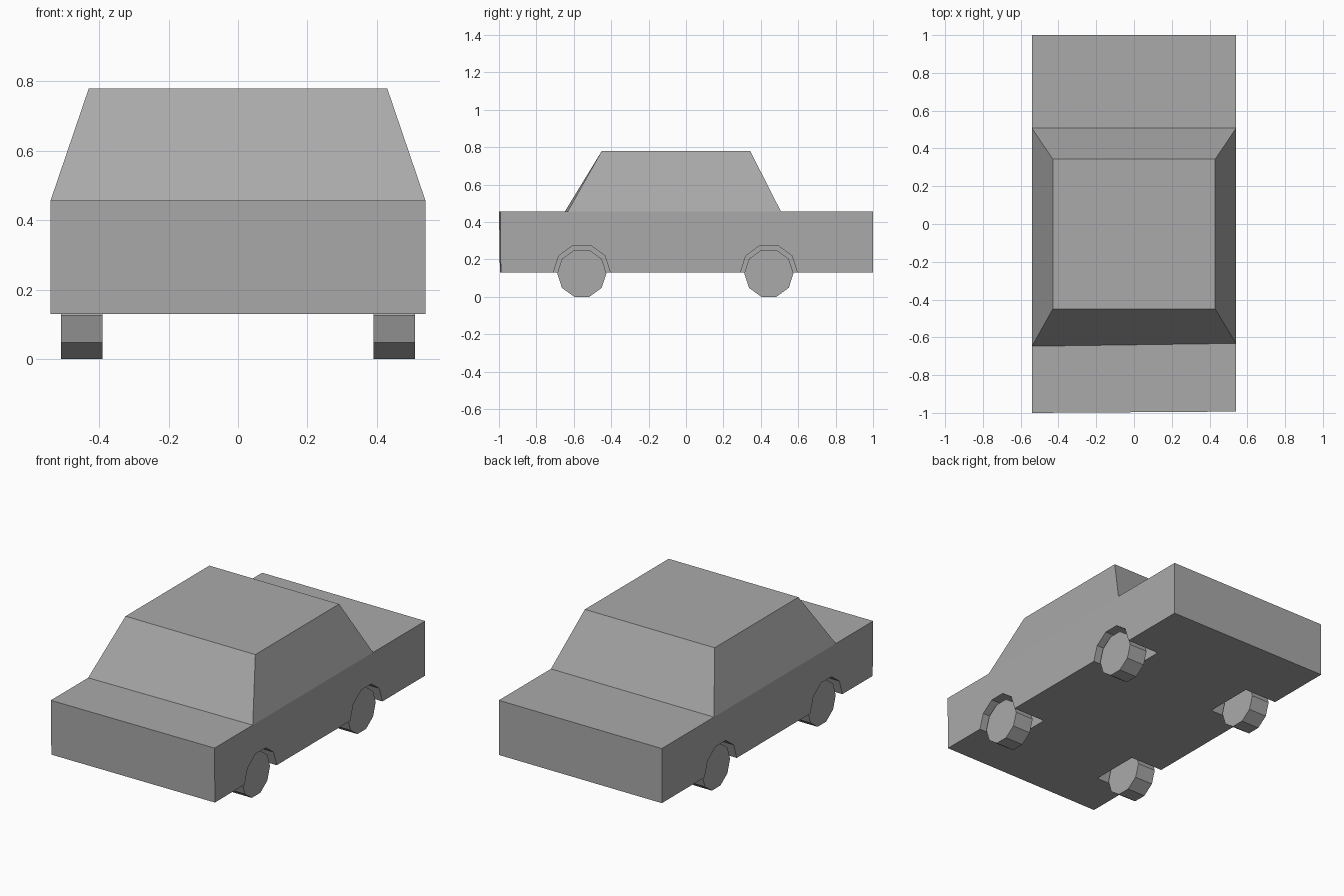
import bpy, bmesh, math
from mathutils import Matrix

cube = bpy.data.objects.get("Cube")
if cube:
    bpy.data.objects.remove(cube, do_unlink=True)

grey = bpy.data.materials.new("plain grey")
grey.use_nodes = True
grey.diffuse_color = (0.4, 0.4, 0.4, 1)
grey.node_tree.nodes["Principled BSDF"].inputs["Base Color"].default_value = (0.4, 0.4, 0.4, 1)


def add_object(name, bm):
    bmesh.ops.recalc_face_normals(bm, faces=bm.faces)
    mesh = bpy.data.meshes.new(name)
    bm.to_mesh(mesh)
    bm.free()
    mesh.materials.append(grey)
    obj = bpy.data.objects.new(name, mesh)
    bpy.context.collection.objects.link(obj)
    return obj


def decagon(name, radius, x0, x1, y, z):
    """Ten-sided cylinder lying along x, flat side on top."""
    bm = bmesh.new()
    bmesh.ops.create_cone(bm, cap_ends=True, segments=10, radius1=radius,
                          radius2=radius, depth=abs(x1 - x0))
    # stand it on its side with a corner pointing along y
    bmesh.ops.rotate(bm, verts=bm.verts, matrix=Matrix.Rotation(math.pi / 2, 3, 'Y'))
    angle = max(math.atan2(v.co.z, v.co.y) % (math.pi / 5) for v in bm.verts)
    bmesh.ops.rotate(bm, verts=bm.verts, matrix=Matrix.Rotation(-angle, 3, 'X'))
    bmesh.ops.translate(bm, verts=bm.verts, vec=((x0 + x1) / 2, y, z))
    return add_object(name, bm)


# body and cabin: the side profile, extruded across and pinched in at the roof
BOTTOM, BELT, ROOF = 0.13, 0.457, 0.78
HALF, ROOF_HALF = 0.54, 0.43
bm = bmesh.new()
sides = []
for s, nose_low, nose_top, screen in ((-1, -0.995, -1.0, -0.647), (1, -0.99, -0.993, -0.632)):
    profile = [(nose_low, BOTTOM), (nose_top, BELT), (screen, BELT), (-0.45, ROOF),
               (0.343, ROOF), (0.507, BELT), (1.0, BELT), (1.0, BOTTOM)]
    ring = [bm.verts.new((s * (ROOF_HALF if z == ROOF else HALF), y, z)) for y, z in profile]
    bm.faces.new([ring[i] for i in (0, 1, 2, 5, 6, 7)])   # lower side
    bm.faces.new(ring[2:6])                               # cabin side
    sides.append(ring)
left, right = sides
for i in range(8):
    j = (i + 1) % 8
    bm.faces.new((left[i], left[j], right[j], right[i]))
body = add_object("car_body", bm)

# wheels, with a wheel arch cut into the body over each
for y, end in ((-0.557, "front"), (0.443, "rear")):
    for s, side in ((1, "left"), (-1, "right")):
        decagon(f"{end}_{side}_wheel", 0.1315, s * 0.39, s * 0.51, y, 0.125)
        cutter = decagon(f"{end}_{side}_arch_cutter", 0.152, s * 0.325, s * 0.64, y, BOTTOM)
        cutter.hide_render = True
        cutter.hide_set(True)
        cut = body.modifiers.new(f"{end} {side} arch", 'BOOLEAN')
        cut.operation = 'DIFFERENCE'
        cut.solver = 'EXACT'
        cut.object = cutter
